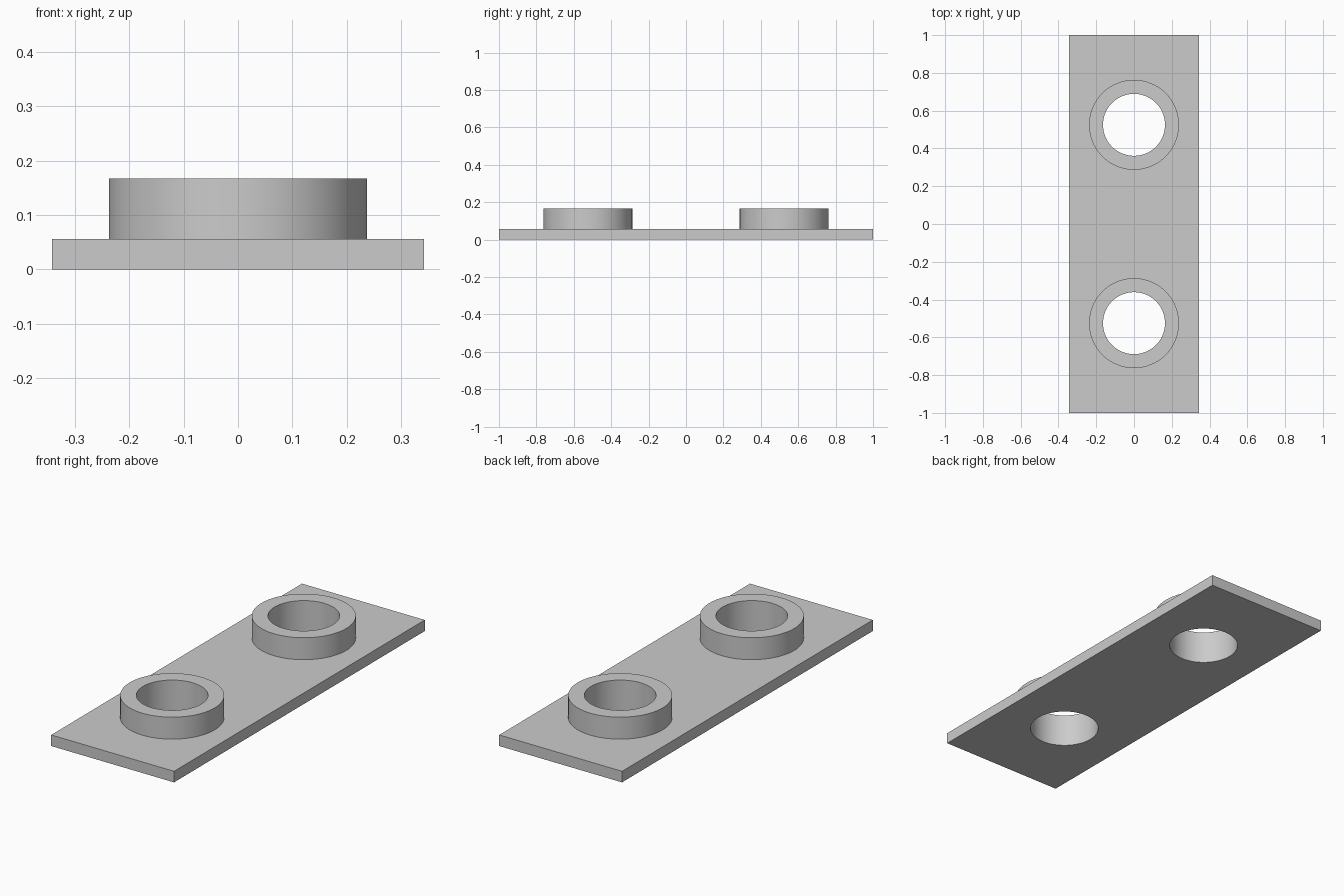
import bpy

cube = bpy.data.objects.get("Cube")
if cube:
    bpy.data.objects.remove(cube, do_unlink=True)

HALF_WIDTH, PLATE_TOP, BOSS_TOP = 0.343, 0.056, 0.167
BOSS_RADIUS, HOLE_RADIUS, SPACING = 0.238, 0.164, 0.525
SIDES = 96

grey = bpy.data.materials.new("plain_grey")
grey.use_nodes = True
colour = (0.6, 0.6, 0.6, 1)
grey.diffuse_color = colour
grey.node_tree.nodes["Principled BSDF"].inputs["Base Color"].default_value = colour


def cylinder(name, radius, bottom, top, y):
    bpy.ops.mesh.primitive_cylinder_add(
        vertices=SIDES, radius=radius, depth=top - bottom,
        location=(0, y, (bottom + top) / 2))
    obj = bpy.context.object
    obj.name = name
    obj.data.materials.append(grey)
    return obj


def cut_hole(obj, y):
    """Bore a vertical through hole at y."""
    cutter = cylinder("hole_cutter", HOLE_RADIUS, -0.1, BOSS_TOP + 0.1, y)
    cutter.hide_render = True
    mod = obj.modifiers.new("hole", "BOOLEAN")
    mod.operation, mod.solver, mod.object = "DIFFERENCE", "EXACT", cutter
    bpy.context.view_layer.objects.active = obj
    bpy.ops.object.modifier_apply(modifier=mod.name)
    bpy.data.objects.remove(cutter, do_unlink=True)


def smooth(obj):
    bpy.ops.object.select_all(action="DESELECT")
    obj.select_set(True)
    bpy.context.view_layer.objects.active = obj
    bpy.ops.object.shade_smooth_by_angle()


# Base plate
bpy.ops.mesh.primitive_cube_add(size=1, location=(0, 0, PLATE_TOP / 2))
plate = bpy.context.object
plate.name = "base_plate"
plate.scale = (2 * HALF_WIDTH, 2, PLATE_TOP)
bpy.ops.object.transform_apply(location=False, rotation=False, scale=True)
plate.data.materials.append(grey)

# Raised collars, each bored through with the plate
for name, y in (("front_collar", -SPACING), ("back_collar", SPACING)):
    collar = cylinder(name, BOSS_RADIUS, PLATE_TOP, BOSS_TOP, y)
    cut_hole(collar, y)
    cut_hole(plate, y)
    smooth(collar)
smooth(plate)
